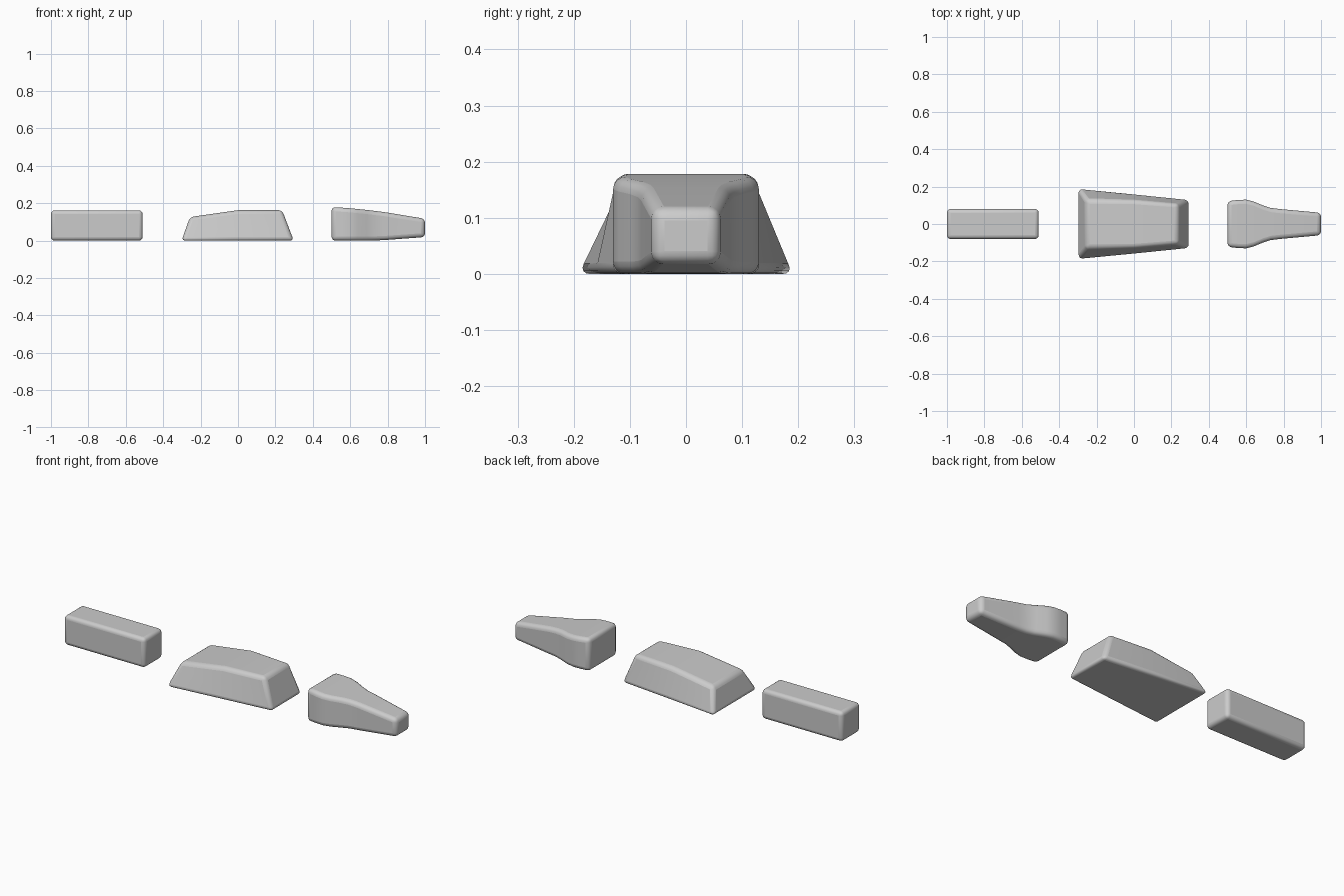
import bpy, bmesh

if "Cube" in bpy.data.objects:
    bpy.data.objects.remove(bpy.data.objects["Cube"])

def loft(name, sections, bevel):
    """Symmetric block from sections: (x_low, half_y_low, z_low, x_top, half_y_top, z_top)."""
    bm = bmesh.new()
    rings = []
    for xl, yl, zl, xt, yt, zt in sections:
        corners = [(xl, -yl, zl), (xl, yl, zl), (xt, yt, zt), (xt, -yt, zt)]
        rings.append([bm.verts.new(c) for c in corners])
    for a, b in zip(rings, rings[1:]):
        for i in range(4):
            j = (i + 1) % 4
            bm.faces.new((a[i], a[j], b[j], b[i]))
    bm.faces.new(rings[0])
    bm.faces.new(rings[-1])
    bmesh.ops.recalc_face_normals(bm, faces=bm.faces)
    mesh = bpy.data.meshes.new(name)
    bm.to_mesh(mesh)
    bm.free()
    ob = bpy.data.objects.new(name, mesh)
    bpy.context.collection.objects.link(ob)
    # rounded edges with smooth shading
    mod = ob.modifiers.new("round_edges", 'BEVEL')
    mod.width = bevel
    mod.segments = 4
    mod.limit_method = 'ANGLE'
    mod.angle_limit = 0.7
    bpy.ops.object.select_all(action='DESELECT')
    ob.select_set(True)
    bpy.context.view_layer.objects.active = ob
    bpy.ops.object.shade_smooth_by_angle(angle=0.8)
    return ob

# plain rounded bar
loft("bar_block", [(x, 0.08, 0, x, 0.08, 0.162) for x in (-1.0, -0.51)], 0.02)

# wedge-sided block with sloped ends
loft("wedge_block", [
    (-0.302, 0.194, 0, -0.257, 0.128, 0.126),
    (0.0, 0.162, 0, 0.0, 0.126, 0.163),
    (0.298, 0.131, 0, 0.236, 0.107, 0.163)], 0.02)

# tapered block, wide at one end with a narrow nose
plan = [(0.5, 0.122, 0, 0.18), (0.56, 0.129, 0, 0.176), (0.60, 0.13, 0, 0.173),
        (0.64, 0.120, 0, 0.169), (0.69, 0.099, 0, 0.164), (0.73, 0.086, 0.001, 0.159),
        (0.78, 0.080, 0.003, 0.153), (1.0, 0.060, 0.019, 0.117)]
loft("tapered_block", [(x, y, zl, x, y, zt) for x, y, zl, zt in plan], 0.022)
